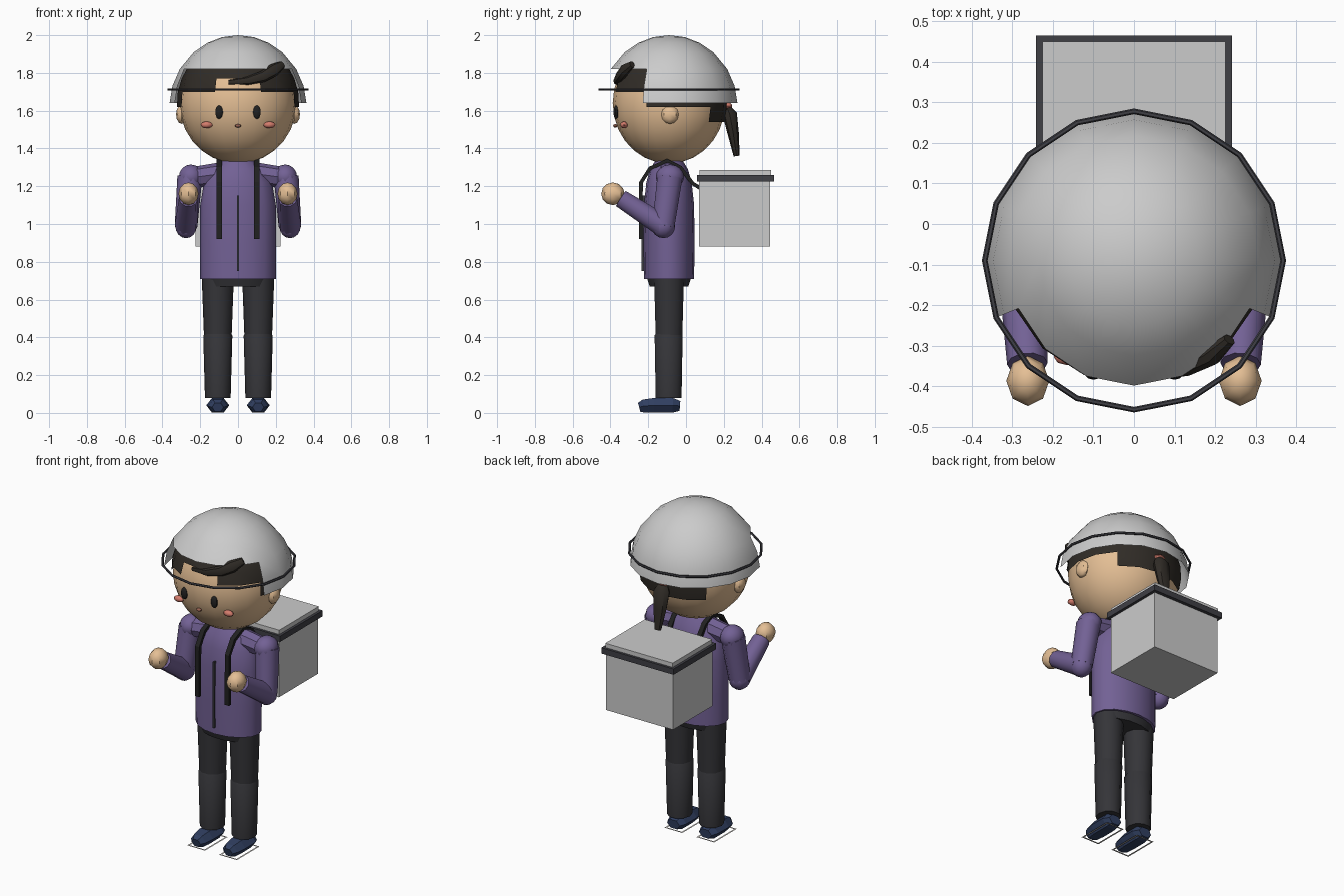
import bpy, bmesh
from math import sin, cos, pi, sqrt, degrees
from mathutils import Vector, Matrix

if "Cube" in bpy.data.objects:
    bpy.data.objects.remove(bpy.data.objects["Cube"])

COLORS = {
    "skin": (0.78, 0.52, 0.30), "purple": (0.17, 0.12, 0.30), "hair": (0.03, 0.025, 0.02),
    "trousers": (0.035, 0.035, 0.04), "navy": (0.03, 0.05, 0.12), "red": (0.65, 0.2, 0.15),
    "dark": (0.05, 0.05, 0.06), "black": (0.015, 0.015, 0.015), "pale": (0.7, 0.68, 0.65),
    "lip": (0.3, 0.12, 0.08),
}
MATS = {}
for key, c in COLORS.items():
    MATS[key] = bpy.data.materials.new(key)
    MATS[key].diffuse_color = (*c, 1)


def finish(name, bm, mat=None, smooth=True, angle=40):
    me = bpy.data.meshes.new(name)
    bmesh.ops.recalc_face_normals(bm, faces=bm.faces)
    bm.to_mesh(me)
    bm.free()
    ob = bpy.data.objects.new(name, me)
    bpy.context.collection.objects.link(ob)
    if mat:
        me.materials.append(MATS[mat])
    if smooth:
        bpy.ops.object.select_all(action='DESELECT')
        bpy.context.view_layer.objects.active = ob
        ob.select_set(True)
        bpy.ops.object.shade_smooth_by_angle(angle=angle * pi / 180)
    return ob


def ball(name, c, r, mat, u=10, v=8):
    bm = bmesh.new()
    bmesh.ops.create_uvsphere(bm, u_segments=u, v_segments=v, radius=1,
                              matrix=Matrix.Translation(c) @ Matrix.Diagonal((*r, 1)))
    return finish(name, bm, mat)


def box(name, lo, hi, mat=None):
    lo, hi = Vector(lo), Vector(hi)
    bm = bmesh.new()
    bmesh.ops.create_cube(bm, size=1, matrix=Matrix.Translation((lo + hi) / 2)
                          @ Matrix.Diagonal((*(hi - lo), 1)))
    return finish(name, bm, mat, smooth=False)


def tube(name, rings, mat, n=10, ref=(1, 0, 0), smooth=True):
    """Sweep an elliptical n-gon along rings of (point, radius_u, radius_v)."""
    bm = bmesh.new()
    pts = [Vector(r[0]) for r in rings]
    off = pi / 4 if n == 4 else 0
    k = sqrt(2) if n == 4 else 1
    loops = []
    for i, (p, ru, rv) in enumerate(rings):
        t = (pts[min(i + 1, len(pts) - 1)] - pts[max(i - 1, 0)]).normalized()
        u = Vector(ref)
        u = (u - t * u.dot(t)).normalized()
        v = t.cross(u)
        loops.append([bm.verts.new(pts[i] + k * (u * ru * cos(off + 2 * pi * j / n)
                                                 + v * rv * sin(off + 2 * pi * j / n)))
                      for j in range(n)])
    for a, b in zip(loops, loops[1:]):
        for j in range(n):
            bm.faces.new((a[j], a[(j + 1) % n], b[(j + 1) % n], b[j]))
    bm.faces.new(loops[0])
    bm.faces.new(loops[-1])
    return finish(name, bm, mat, smooth)


def shell(name, c, r, levels, limit, mat=None, n=16):
    """Open ellipsoid cap; limit(angle) gives the lowest z for each column."""
    bm = bmesh.new()
    rows = []
    for z in levels:
        s = sqrt(max(0, 1 - ((z - c[2]) / r[2]) ** 2))
        rows.append([bm.verts.new((c[0] + r[0] * s * cos(2 * pi * j / n),
                                   c[1] + r[1] * s * sin(2 * pi * j / n), z)) for j in range(n)])
    for i in range(len(levels) - 1):
        for j in range(n):
            a = degrees(2 * pi * (j + 0.5) / n)
            if levels[i + 1] >= limit(a - 360 if a > 180 else a) - 1e-4:
                k = (j + 1) % n
                bm.faces.new((rows[i][j], rows[i][k], rows[i + 1][k], rows[i + 1][j]))
    bmesh.ops.remove_doubles(bm, verts=bm.verts, dist=1e-5)
    bmesh.ops.delete(bm, geom=[v for v in bm.verts if not v.link_faces], context='VERTS')
    return finish(name, bm, mat)


CY = -0.09  # body axis

# Head and face
ball("head", (0, CY, 1.64), (0.31, 0.298, 0.32), "skin", 20, 14)
ball("mouth", (0, -0.374, 1.52), (0.017, 0.012, 0.009), "lip", 8, 6)

# Hair cap, fringe, ponytail and its tie
def hair_limit(a):
    front = abs(a + 90)
    if front < 22:
        return 1.77
    if front < 67:
        return 1.70
    return 1.54 if 45 < a < 135 else 1.62

shell("hair_cap", (0, CY, 1.64), (0.324, 0.312, 0.33),
      [1.97, 1.955, 1.91, 1.82, 1.77, 1.70, 1.62, 1.54], hair_limit, "hair")
tube("fringe_curl", [((-0.05, -0.365, 1.75), 0.008, 0.012), ((0.05, -0.365, 1.758), 0.02, 0.022),
                     ((0.13, -0.35, 1.78), 0.025, 0.03), ((0.19, -0.325, 1.815), 0.025, 0.035),
                     ((0.235, -0.285, 1.845), 0.015, 0.02)], "hair", 8, ref=(0, 1, 0))
tube("ponytail", [((0, 0.215, 1.62), 0.025, 0.02), ((0, 0.232, 1.58), 0.05, 0.038),
                  ((0, 0.25, 1.48), 0.042, 0.03), ((0, 0.268, 1.36), 0.02, 0.016)], "hair", 8)
ball("hair_tie", (0, 0.215, 1.625), (0.035, 0.03, 0.02), "red", 8, 6)

# Helmet with the front cut away, and its rim ring
shell("helmet", (0, CY, 1.62), (0.363, 0.363, 0.38),
      [2.0, 1.99, 1.96, 1.91, 1.82, 1.73, 1.64], lambda a: 1.82 if -157.5 < a < -22.5 else 1.64)
bpy.ops.mesh.primitive_torus_add(major_segments=16, minor_segments=6, major_radius=0.368,
                                 minor_radius=0.007, location=(0, CY, 1.712))
ring = bpy.context.object
ring.name = "helmet_rim"
ring.data.materials.append(MATS["dark"])

# Jacket, zip and hips
tube("jacket", [((0, CY, 0.71), 0.2, 0.133), ((0, CY, 0.9), 0.202, 0.135), ((0, CY, 1.1), 0.2, 0.133),
                ((0, CY, 1.22), 0.18, 0.12), ((0, CY, 1.29), 0.135, 0.1),
                ((0, CY, 1.34), 0.08, 0.07)], "purple", 16)
box("jacket_zip", (-0.004, -0.236, 0.75), (0.004, -0.21, 1.15), "dark")
tube("hips", [((0, CY, 0.67), 0.175, 0.105), ((0, CY, 0.73), 0.195, 0.125)], "trousers", 14)

# Delivery box on the back
box("pack_box", (-0.225, 0.07, 0.88), (0.225, 0.445, 1.23))
box("pack_lid_rim", (-0.242, 0.057, 1.225), (0.242, 0.465, 1.26), "dark")
box("pack_lid_top", (-0.226, 0.072, 1.255), (0.226, 0.45, 1.286))

# Mirrored parts
for s, side in ((-1, "left"), (1, "right")):
    ball(f"ear_{side}", (s * 0.298, -0.085, 1.58), (0.03, 0.046, 0.05), "skin", 8, 6)
    ball(f"eye_{side}", (s * 0.1, -0.37, 1.592), (0.021, 0.014, 0.036), "black")
    ball(f"cheek_{side}", (s * 0.166, -0.328, 1.525), (0.032, 0.02, 0.018), "red", 8, 6)

    # Arms
    sh, el, wr = (s * 0.255, -0.085, 1.25), (s * 0.275, -0.12, 0.99), (s * 0.263, -0.345, 1.135)
    tube(f"upper_arm_{side}", [(sh, 0.066, 0.07), (el, 0.06, 0.062)], "purple")
    ball(f"shoulder_{side}", (s * 0.25, -0.085, 1.25), (0.066, 0.075, 0.065), "purple")
    tube(f"shoulder_slope_{side}", [((s * 0.25, CY, 1.245), 0.055, 0.055),
                                    ((s * 0.1, CY, 1.265), 0.06, 0.06)], "purple", 8, ref=(0, 1, 0))
    ball(f"elbow_{side}", el, (0.06, 0.063, 0.065), "purple")
    tube(f"forearm_{side}", [(el, 0.06, 0.062), (wr, 0.05, 0.05)], "purple")
    ball(f"hand_{side}", (s * 0.262, -0.387, 1.16), (0.053, 0.062, 0.06), "skin", 8, 6)

    # Legs
    x = s * 0.107
    tube(f"thigh_{side}", [((x, CY, 0.72), 0.085, 0.083), ((x, CY, 0.4), 0.073, 0.074)], "trousers")
    tube(f"shin_{side}", [((x, CY - 0.002, 0.08), 0.068, 0.072), ((x, CY - 0.002, 0.41), 0.077, 0.078),
                          ((x, CY, 0.44), 0.055, 0.055)], "trousers")

    # Shoes and sole frames
    tube(f"shoe_{side}", [((x, -0.032, 0.037), 0.042, 0.03), ((x, -0.07, 0.04), 0.06, 0.045),
                          ((x, -0.17, 0.04), 0.061, 0.045), ((x, -0.225, 0.036), 0.05, 0.04),
                          ((x, -0.248, 0.03), 0.03, 0.028)], "navy", 6, smooth=False)
    bm = bmesh.new()
    bmesh.ops.create_grid(bm, x_segments=1, y_segments=1, size=1,
                          matrix=Matrix.Translation((x, -0.14, 0)) @ Matrix.Diagonal((0.06, 0.108, 1, 1)))
    inner = bm.faces[:]
    bmesh.ops.inset_individual(bm, faces=inner, thickness=0.015)
    bmesh.ops.delete(bm, geom=inner, context='FACES')
    finish(f"sole_{side}", bm, "pale", smooth=False)

    # Shoulder strap
    path = [(-0.24, 0.92), (-0.24, 1.1), (-0.238, 1.22), (-0.19, 1.295), (-0.1, 1.335),
            (-0.03, 1.3), (0.035, 1.215), (0.075, 1.19)]
    tube(f"strap_{side}", [((s * 0.1, y, z), 0.014, 0.01) for y, z in path], "black", 4, smooth=False)

for m in bpy.data.materials:
    if m.users and not m.is_grease_pencil:
        m.use_nodes = True
        m.node_tree.nodes["Principled BSDF"].inputs["Base Color"].default_value = m.diffuse_color
